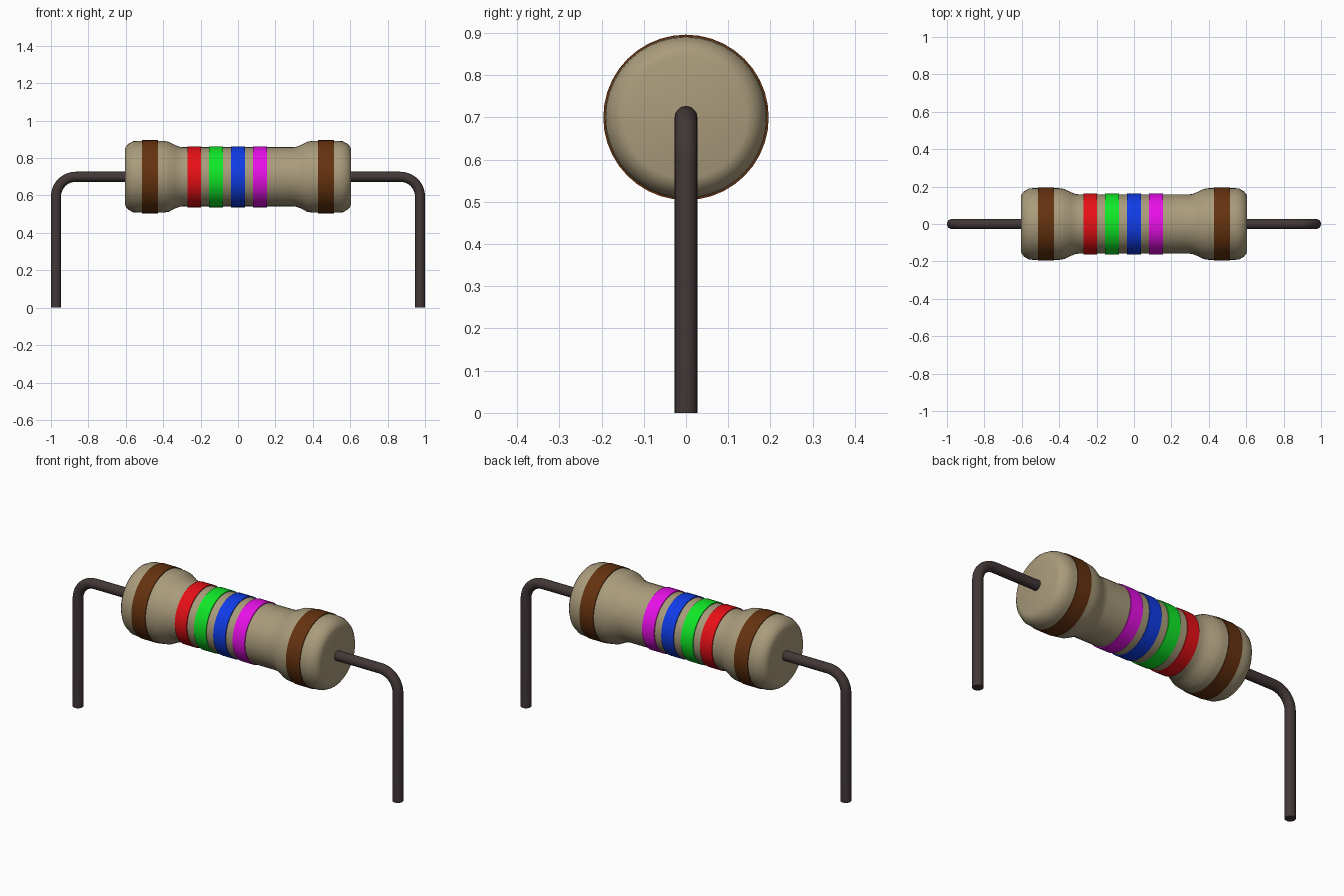
import bpy
import bmesh
from math import sin, cos, pi, radians
from mathutils import Vector

cube = bpy.data.objects.get("Cube")
if cube:
    bpy.data.objects.remove(cube, do_unlink=True)

AXIS_Z = 0.70


def material(name, rgb):
    mat = bpy.data.materials.new(name)
    mat.use_nodes = True
    color = (*rgb, 1.0)
    mat.diffuse_color = color
    mat.node_tree.nodes["Principled BSDF"].inputs["Base Color"].default_value = color
    return mat


tan = material("tan_ceramic", (0.40, 0.33, 0.20))
brown = material("brown_paint", (0.13, 0.032, 0.005))
red = material("red_paint", (0.80, 0.005, 0.008))
green = material("green_paint", (0.005, 0.80, 0.02))
blue = material("blue_paint", (0.005, 0.045, 0.80))
magenta = material("magenta_paint", (0.80, 0.005, 0.80))
metal = material("dark_metal", (0.055, 0.038, 0.038))


def loft(name, rings, sides, mat, angle):
    """Skin circles given as (centre, tangent, radius) lying along the xz plane."""
    bm = bmesh.new()
    loops = []
    for centre, tangent, radius in rings:
        side = Vector((0, 1, 0))
        up = tangent.cross(side)
        loops.append([bm.verts.new(centre + radius * (side * cos(a) + up * sin(a)))
                      for a in (2 * pi * i / sides for i in range(sides))])
    for a, b in zip(loops, loops[1:]):
        for i in range(sides):
            j = (i + 1) % sides
            bm.faces.new((a[i], a[j], b[j], b[i]))
    bm.faces.new(loops[0])
    bm.faces.new(loops[-1])
    bmesh.ops.recalc_face_normals(bm, faces=bm.faces)
    mesh = bpy.data.meshes.new(name)
    bm.to_mesh(mesh)
    bm.free()
    mesh.materials.append(mat)
    obj = bpy.data.objects.new(name, mesh)
    bpy.context.collection.objects.link(obj)
    bpy.ops.object.select_all(action="DESELECT")
    obj.select_set(True)
    bpy.context.view_layer.objects.active = obj
    bpy.ops.object.shade_smooth_by_angle(angle=radians(angle))
    return obj


def lathe(name, profile, mat, angle):
    along = Vector((1, 0, 0))
    rings = [(Vector((x, 0, AXIS_Z)), along, r) for x, r in profile]
    return loft(name, rings, 40, mat, angle)


# Body: swollen rounded ends and a narrower waist
half = [(0.605, 0.145), (0.60, 0.16), (0.587, 0.176), (0.56, 0.19), (0.535, 0.192),
        (0.40, 0.192), (0.37, 0.187), (0.335, 0.169), (0.31, 0.160), (0.29, 0.158)]
lathe("body", [(-x, r) for x, r in half] + half[::-1], tan, 50)

# Painted bands, slightly proud of the body
bands = [("left_end_band", 0.47, 0.042, 0.196, brown),
         ("right_end_band", -0.47, 0.042, 0.196, brown),
         ("red_band", -0.235, 0.036, 0.163, red),
         ("green_band", -0.118, 0.037, 0.163, green),
         ("blue_band", 0.0, 0.037, 0.163, blue),
         ("magenta_band", 0.117, 0.037, 0.163, magenta)]
for name, x, half_width, radius, mat in bands:
    lathe(name, [(x - half_width, radius), (x + half_width, radius)], mat, 30)

# Wire leads: out of the body, round the bend and straight down
LEAD_X, BEND, STEPS = 0.973, 0.105, 10
for name, s in (("left_lead", 1), ("right_lead", -1)):
    rings = [(Vector((s * 0.58, 0, AXIS_Z)), Vector((s, 0, 0)), 0.027)]
    for i in range(STEPS + 1):
        a = pi / 2 * i / STEPS
        centre = Vector((s * (LEAD_X - BEND + BEND * sin(a)), 0, AXIS_Z - BEND + BEND * cos(a)))
        rings.append((centre, Vector((s * cos(a), 0, -sin(a))), 0.027))
    rings.append((Vector((s * LEAD_X, 0, 0)), Vector((0, 0, -1)), 0.027))
    loft(name, rings, 20, metal, 40)
